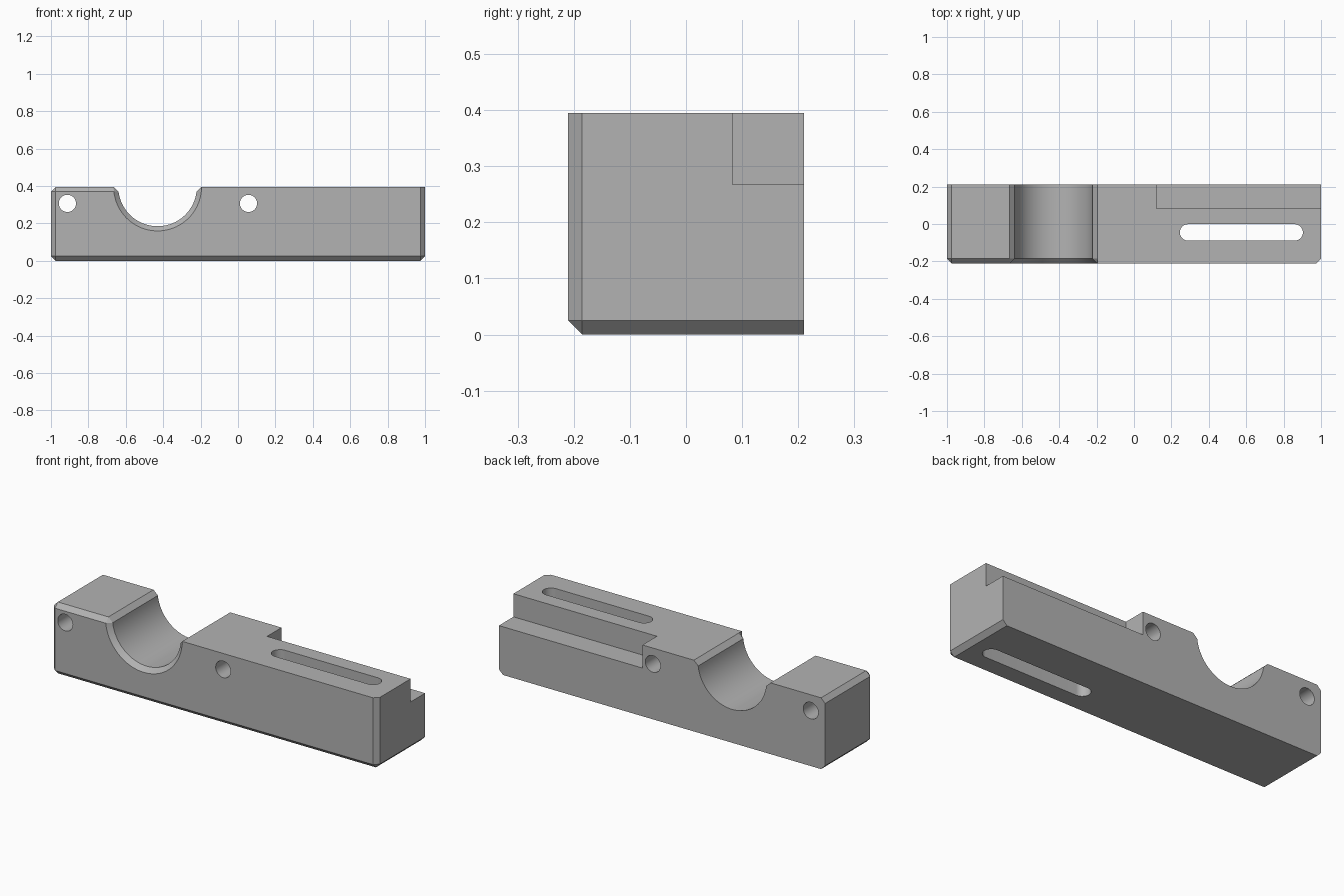
import bpy, bmesh, math

if "Cube" in bpy.data.objects:
    bpy.data.objects.remove(bpy.data.objects["Cube"])

H, Y, C = 0.395, 0.21, 0.025          # height, half depth, chamfer
GX, R = -0.43, 0.21                   # groove centre and radius

steel = bpy.data.materials.new("grey")
steel.diffuse_color = (0.45, 0.45, 0.45, 1)
steel.use_nodes = True
steel.node_tree.nodes["Principled BSDF"].inputs["Base Color"].default_value = steel.diffuse_color


def loft(name, rings):
    """Solid through matching rings of points, with end caps."""
    bm = bmesh.new()
    vs = [[bm.verts.new(p) for p in ring] for ring in rings]
    n = len(vs[0])
    for a, b in zip(vs, vs[1:]):
        for i in range(n):
            j = (i + 1) % n
            bm.faces.new((a[i], a[j], b[j], b[i]))
    bm.faces.new(vs[0])
    bm.faces.new(vs[-1])
    bmesh.ops.remove_doubles(bm, verts=bm.verts, dist=1e-5)
    bmesh.ops.recalc_face_normals(bm, faces=bm.faces)
    me = bpy.data.meshes.new(name)
    bm.to_mesh(me)
    bm.free()
    ob = bpy.data.objects.new(name, me)
    bpy.context.collection.objects.link(ob)
    me.materials.append(steel)
    return ob


def arc(cx, cz, r, a0, a1, n):
    return [(cx + r * math.cos(a0 + (a1 - a0) * i / n),
             cz + r * math.sin(a0 + (a1 - a0) * i / n)) for i in range(n + 1)]


def groove(r):
    a = math.asin(C / r)
    return arc(GX, H, r, math.pi + a, 2 * math.pi - a, 40)


# Full section, and the smaller front face left by the front chamfer
full = ([(-1 + C, 0), (-1, C), (-1, H - C), (-1 + C, H), (GX - R - C, H)]
        + groove(R) + [(GX + R + C, H), (1, H), (1, C), (1 - C, 0)])
outer = groove(R + C)
front = ([(-1 + C, C)] * 2 + [(-1 + C, H - C)] * 2 + [outer[0]]
         + outer + [(GX + R + C, H), (1 - C, H), (1 - C, C), (1 - C, C)])

body = loft("clamp_block", [[(x, y, z) for x, z in pts] for pts, y in
                            ((front, -Y), (full, -Y + C), (full, Y))])

# Back corner step
corner = [(0.12, 0.083), (1.1, 0.083), (1.1, 0.3), (0.12, 0.3)]
cutters = [loft("step_cutter", [[(x, y, z) for x, y in corner] for z in (0.267, 0.5)])]

# Long vertical slot
q, r = math.pi / 2, 0.044
slot = arc(0.859, -0.045, r, -q, q, 20) + arc(0.289, -0.045, r, q, 3 * q, 20)
cutters.append(loft("slot_cutter", [[(x, y, z) for x, y in slot] for z in (-0.1, 0.5)]))

# Two cross holes
for x in (-0.912, 0.056):
    hole = arc(x, 0.307, 0.046, 0, 2 * math.pi, 40)[:-1]
    cutters.append(loft("hole_cutter", [[(u, y, v) for u, v in hole] for y in (-0.3, 0.3)]))

bpy.context.view_layer.objects.active = body
body.select_set(True)
for c in cutters:
    m = body.modifiers.new("cut", "BOOLEAN")
    m.operation, m.solver, m.object = "DIFFERENCE", "EXACT", c
    bpy.ops.object.modifier_apply(modifier=m.name)
    bpy.data.objects.remove(c)
bpy.ops.object.shade_smooth_by_angle(angle=math.radians(25))
